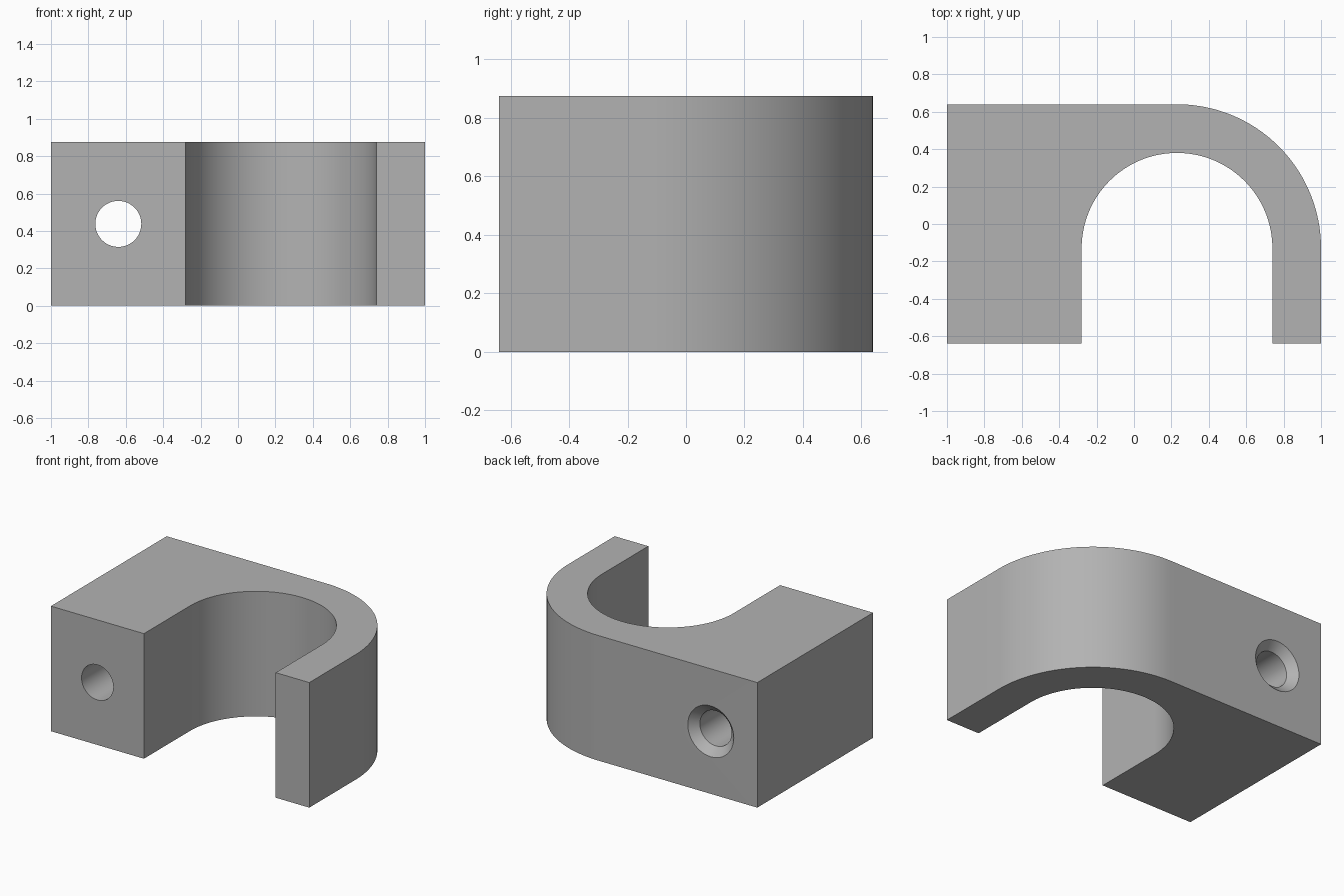
import bpy
import bmesh
from math import cos, sin, pi, radians
from mathutils import Matrix, Vector

cube = bpy.data.objects.get("Cube")
if cube:
    bpy.data.objects.remove(cube, do_unlink=True)

HEIGHT, HALF_X, HALF_Y = 0.875, 1.0, 0.64
CX, CY = 0.23, -0.13             # centre of both arcs
R_IN, R_OUT = 0.51, 0.77
HOLE_X, HOLE_R, SINK_R = -0.64, 0.123, 0.178

grey = bpy.data.materials.new("plain grey")
grey.use_nodes = True
colour = (0.45, 0.45, 0.45, 1)
grey.diffuse_color = colour
grey.node_tree.nodes["Principled BSDF"].inputs["Base Color"].default_value = colour


def finish(name, bm):
    bmesh.ops.recalc_face_normals(bm, faces=bm.faces)
    mesh = bpy.data.meshes.new(name)
    bm.to_mesh(mesh)
    bm.free()
    mesh.materials.append(grey)
    obj = bpy.data.objects.new(name, mesh)
    bpy.context.collection.objects.link(obj)
    return obj


def arc(radius, start, end, steps):
    angles = [start + (end - start) * i / steps for i in range(steps + 1)]
    return [(CX + radius * cos(a), CY + radius * sin(a)) for a in angles]


# Clamp body: hook-shaped outline extruded upward
outline = [(-HALF_X, -HALF_Y), (CX - R_IN, -HALF_Y)]
outline += arc(R_IN, pi, 0, 64)
outline += [(CX + R_IN, -HALF_Y), (HALF_X, -HALF_Y)]
outline += arc(R_OUT, 0, pi / 2, 40)
outline += [(-HALF_X, HALF_Y)]
bm = bmesh.new()
base = bm.faces.new([bm.verts.new((x, y, 0)) for x, y in outline])
top = bmesh.ops.extrude_face_region(bm, geom=[base])["geom"]
bmesh.ops.translate(bm, vec=(0, 0, HEIGHT),
                    verts=[v for v in top if isinstance(v, bmesh.types.BMVert)])
body = finish("clamp_body", bm)

# Screw hole cutter: straight shaft flaring to a countersink at the back
depth = SINK_R - HOLE_R
profile = [(HOLE_R, -HALF_Y - 0.1), (HOLE_R, HALF_Y - depth),
           (SINK_R, HALF_Y), (SINK_R, HALF_Y + 0.1)]
bm = bmesh.new()
rings = [[bm.verts.new((HOLE_X + r * cos(2 * pi * i / 48), y,
                        HEIGHT / 2 + r * sin(2 * pi * i / 48)))
          for i in range(48)] for r, y in profile]
for a, b in zip(rings, rings[1:]):
    for i in range(48):
        j = (i + 1) % 48
        bm.faces.new((a[i], a[j], b[j], b[i]))
bm.faces.new(rings[0])
bm.faces.new(rings[-1])
cutter = finish("screw_hole_cutter", bm)
cutter.hide_render = True

# Cut the hole, bake the result and remove the cutter
mod = body.modifiers.new("screw_hole", 'BOOLEAN')
mod.operation = 'DIFFERENCE'
mod.solver = 'EXACT'
mod.object = cutter
bpy.ops.object.select_all(action='DESELECT')
body.select_set(True)
bpy.context.view_layer.objects.active = body
bpy.ops.object.modifier_apply(modifier=mod.name)
bpy.data.objects.remove(cutter, do_unlink=True)

# Smooth curved walls, crisp edges
bpy.ops.object.shade_smooth_by_angle(angle=radians(30))
